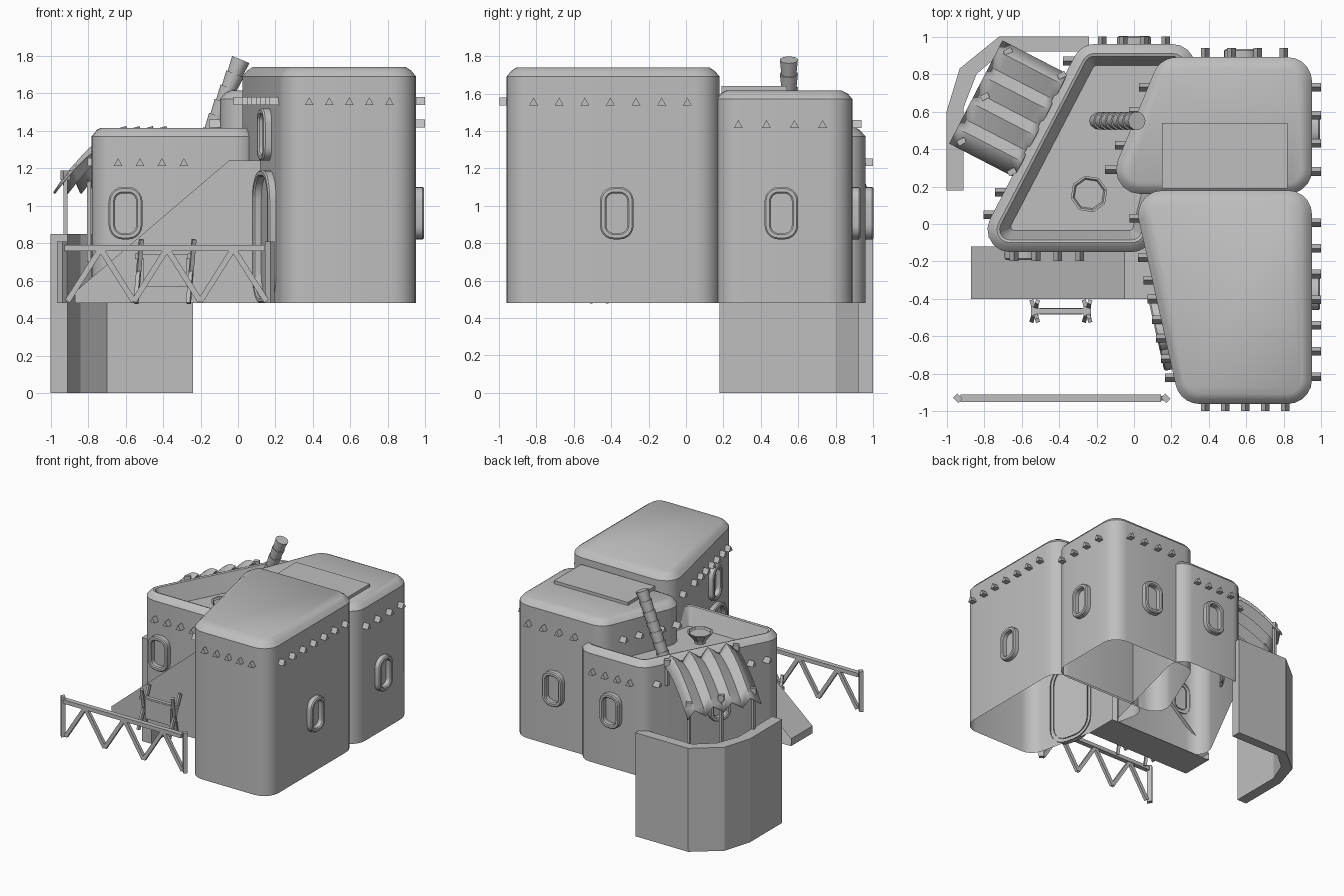
import bpy, bmesh, math
from mathutils import Vector, Matrix

if "Cube" in bpy.data.objects:
    bpy.data.objects.remove(bpy.data.objects["Cube"])

GREY = (0.52, 0.52, 0.52, 1)
plaster = bpy.data.materials.new("plaster_grey")
plaster.use_nodes = True
plaster.diffuse_color = GREY
plaster.node_tree.nodes["Principled BSDF"].inputs["Base Color"].default_value = GREY

BASE = 0.48  # height of the house floor


def finish(name, bm, smooth=None):
    me = bpy.data.meshes.new(name)
    bm.to_mesh(me)
    bm.free()
    ob = bpy.data.objects.new(name, me)
    bpy.context.collection.objects.link(ob)
    me.materials.append(plaster)
    if smooth:
        bpy.ops.object.select_all(action='DESELECT')
        ob.select_set(True)
        bpy.context.view_layer.objects.active = ob
        bpy.ops.object.shade_smooth_by_angle(angle=math.radians(smooth))
    return ob


def rounded(corners, radius, inset=0.0, seg=5):
    """Counter-clockwise outline, moved inward by inset, with rounded corners."""
    n, pts = len(corners), [Vector(c) for c in corners]
    moved = []
    for i, p in enumerate(pts):
        a, b = (p - pts[i - 1]).normalized(), (pts[(i + 1) % n] - p).normalized()
        na, nb = Vector((-a.y, a.x)), Vector((-b.y, b.x))
        moved.append(p + (na + nb) * inset / (1 + na.dot(nb)))
    r, out = max(radius - inset, 0.02), []
    for i, p in enumerate(moved):
        a, b = (p - moved[i - 1]).normalized(), (moved[(i + 1) % n] - p).normalized()
        turn = a.angle(b)
        start = p - a * r * math.tan(turn / 2)
        centre = start + Vector((-a.y, a.x)) * r
        for k in range(seg + 1):
            out.append(centre + Matrix.Rotation(turn * k / seg, 2) @ (start - centre))
    return out


def skin(bm, loops, cap=False):
    rings = [[bm.verts.new(p) for p in loop] for loop in loops]
    n = len(rings[0])
    for lo, hi in zip(rings, rings[1:]):
        for i in range(n):
            j = (i + 1) % n
            bm.faces.new((lo[i], lo[j], hi[j], hi[i]))
    if cap:
        bm.faces.new(rings[-1])


def shell(name, corners, radius, levels):
    bm = bmesh.new()
    skin(bm, [[(p.x, p.y, z) for p in rounded(corners, radius, d)] for d, z in levels], True)
    return finish(name, bm, 35)


def box(bm, centre, size, rot=None):
    m = Matrix.Translation(centre) @ (rot or Matrix()) @ Matrix.Diagonal((*size, 1))
    bmesh.ops.create_cube(bm, size=1, matrix=m)


def beam(bm, a, b, w, d):
    """Rectangular bar from a to b."""
    a, b = Vector(a), Vector(b)
    rot = (b - a).to_track_quat('Z', 'Y').to_matrix().to_4x4()
    box(bm, (a + b) / 2, (w, d, (b - a).length), rot)


def facing(pos, normal):
    """Local frame on a wall: x sideways, y up, z outward."""
    n, up = Vector((*normal, 0)).normalized(), Vector((0, 0, 1))
    rot = Matrix((up.cross(n), up, n)).transposed().to_4x4()
    return Matrix.Translation(pos) @ rot


# House bodies
FRONT = [(-0.01, 0.18), (0.245, -0.96), (0.95, -0.96), (0.95, 0.18)]
REAR = [(-0.16, 0.16), (0.95, 0.16), (0.95, 0.89), (0.14, 0.89)]
LOW = [(-0.86, -0.15), (0.08, -0.15), (0.36, 0.96), (-0.283, 0.96)]
shell("front_tower", FRONT, 0.13, [(0, BASE), (0, 1.69), (0.025, 1.72), (0.055, 1.74)])
shell("rear_tower", REAR, 0.13, [(0, BASE), (0, 1.57), (0.025, 1.6), (0.055, 1.615)])
shell("low_house", LOW, 0.12, [(0, BASE), (0, 1.37), (0.03, 1.405), (0.05, 1.415),
                               (0.065, 1.41), (0.115, 1.27)])

bm = bmesh.new()
box(bm, (0.485, 0.365, 1.62), (0.67, 0.35, 0.04))
finish("roof_panel", bm)


def on_wall(corners, i, j, y):
    """Point and outward normal on a slanted wall at depth y."""
    a, b = Vector(corners[i]), Vector(corners[j])
    p = a.lerp(b, (y - a.y) / (b.y - a.y))
    d = b - a
    n = Vector((d.y, -d.x)).normalized()
    return p, (n if n.x < 0 else -n)


# Rounded window and door frames
def frame(name, pos, normal, w=0.18, h=0.28, r=0.075):
    m, bm = facing(pos, normal), bmesh.new()
    rect = [(-w / 2, -h / 2), (w / 2, -h / 2), (w / 2, h / 2), (-w / 2, h / 2)]
    rings = [(0, -0.01), (0, 0.035), (0.008, 0.043), (0.026, 0.043), (0.034, 0.035), (0.034, -0.01)]
    skin(bm, [[m @ Vector((p.x, p.y, z)) for p in rounded(rect, r, d)] for d, z in rings])
    finish(name, bm, 35)


frame("window_low_front", (-0.6, -0.15, 0.96), (0, -1))
frame("window_low_back", (0, 0.96, 0.96), (0, 1))
frame("window_rear_back", (0.57, 0.89, 0.96), (0, 1))
frame("window_rear_side", (0.95, 0.51, 0.96), (1, 0))
frame("window_front_side", (0.95, -0.37, 0.96), (1, 0))
p, n = on_wall(FRONT, 0, 1, -0.58)
frame("window_upper", (p.x, p.y, 1.38), n)
frame("door", (p.x, p.y, 0.835), n, 0.4, 0.71, 0.16)
p, n = on_wall(LOW, 0, 3, 0.4)
frame("window_under_awning", (p.x, p.y, 0.96), n)

# Triangular roof-beam ends
bm = bmesh.new()


def peg(x, y, z, normal):
    m = facing((x, y, z), normal)
    tri = [(-0.023, -0.018), (0.023, -0.018), (0, 0.024)]
    skin(bm, [[m @ Vector((u, v, w)) for u, v in tri] for w in (-0.05, 0.048)], True)


for i in range(5):
    peg(0.38 + 0.107 * i, -0.95, 1.555, (0, -1))
for i in range(7):
    peg(0.95, -0.815 + 0.137 * i, 1.555, (1, 0))
for y in (0.03, -0.18, -0.3, -0.4, -0.51, -0.61, -0.72, -0.82):
    p, n = on_wall(FRONT, 0, 1, y)
    peg(p.x, p.y, 1.555, (-1, 0))
for i in range(4):
    peg(0.95, 0.28 + 0.15 * i, 1.435, (1, 0))
    peg(0.38 + 0.14 * i, 0.89, 1.435, (0, 1))
    peg(-0.64 + 0.117 * i, -0.15, 1.23, (0, -1))
    peg(-0.17 + 0.113 * i, 0.952, 1.23, (0, 1))
for y in (0.29, 0.42, 0.6, 0.73):
    p, n = on_wall(REAR, 0, 3, y)
    peg(p.x, p.y, 1.435, (-1, 0))
for y in (0.05, 0.17, 0.87):
    p, n = on_wall(LOW, 0, 3, y)
    peg(p.x, p.y, 1.23, (-1, 0))
finish("beam_ends", bm)

# Side ramp up to the landing
bm = bmesh.new()
side = [(-0.87, BASE), (0.12, BASE), (0.12, 1.24), (-0.05, 1.24), (-0.87, 0.54)]
skin(bm, [[(x, y, z) for x, z in side] for y in (-0.12, -0.4)], True)
finish("ramp", bm)

# Courtyard wall, bent round the back corner
bm = bmesh.new()
outer = [(-1, 0.18), (-1, 0.6), (-0.93, 0.83), (-0.72, 1), (-0.24, 1)]
inner = [(-0.91, 0.18), (-0.91, 0.62), (-0.84, 0.8), (-0.7, 0.92), (-0.24, 0.92)]
plan = outer + inner[::-1]
skin(bm, [[(x, y, z) for x, y in plan] for z in (0, 0.85)])
for z in (0, 0.85):
    for i in range(4):
        quad = (outer[i], outer[i + 1], inner[i + 1], inner[i])
        bm.faces.new([bm.verts.new((x, y, z)) for x, y in quad])
bmesh.ops.remove_doubles(bm, verts=bm.verts, dist=0.0005)
bmesh.ops.recalc_face_normals(bm, faces=bm.faces)
finish("yard_wall", bm)

# Pleated awning curving down from the low house
along, out = Vector((0.46, 0.89)).normalized(), Vector((-0.89, 0.46)).normalized()
start, length, reach = Vector((-0.64, 0.25)), 0.62, 0.39


def awning_point(s, t, lift=0.0):
    p = start + along * s + out * reach * t
    return Vector((p.x, p.y, 1.39 - 0.29 * t ** 1.6 + lift))


bm = bmesh.new()
folds = []
for k in range(4):
    folds += [(k / 4, -0.03), ((k + 0.6) / 4, 0.035)]
folds.append((1, -0.03))
rows = [[bm.verts.new(awning_point(s * length, t / 6, lift)) for t in range(7)] for s, lift in folds]
for a, b in zip(rows, rows[1:]):
    for i in range(6):
        bm.faces.new((a[i], b[i], b[i + 1], a[i + 1]))
bmesh.ops.recalc_face_normals(bm, faces=bm.faces)
awning = finish("awning", bm, 25)
awning.modifiers.new("thickness", 'SOLIDIFY').thickness = 0.012

bm = bmesh.new()
for s, t in ((0.04, 0.86), (0.31, 0.86), (0.58, 0.86), (0.02, 0.06), (0.6, 0.06)):
    top = awning_point(s, t)
    beam(bm, (top.x, top.y, 0.7 if t > 0.5 else 1.2), top, 0.022, 0.022)
    box(bm, top, (0.045, 0.03, 0.05), Matrix.Rotation(0.5, 4, 'Z'))
finish("awning_poles", bm)

# Leaning ribbed chimney
bm = bmesh.new()
foot, tip = Vector((-0.2, 0.55, 1.25)), Vector((0.015, 0.55, 1.78))
turn = (tip - foot).to_track_quat('Z', 'Y').to_matrix().to_4x4()
for i in range(7):
    mid = foot.lerp(tip, (i + 0.5) / 7)
    bmesh.ops.create_cone(bm, cap_ends=True, segments=10, radius1=0.042, radius2=0.05,
                          depth=(tip - foot).length / 7, matrix=Matrix.Translation(mid) @ turn)
finish("chimney", bm, 40)

# Roof bowl
bm = bmesh.new()
bowl = [(0.04, 1.26), (0.045, 1.29), (0.1, 1.36), (0.088, 1.36), (0.08, 1.345)]
skin(bm, [[(-0.24 + r * math.cos(a), 0.16 + r * math.sin(a), z)
           for a in (math.tau * (k + 0.3) / 8 for k in range(8))] for r, z in bowl], True)
finish("roof_bowl", bm)

# Zigzag fence
bm = bmesh.new()
fy = -0.93
box(bm, (-0.39, fy, 0.775), (1.07, 0.04, 0.032))
for x in (-0.94, 0.17):
    box(bm, (x, fy, 0.645), (0.032, 0.04, 0.33), Matrix.Rotation(math.pi / 4, 4, 'Z'))
for k in range(6):
    lo, hi = BASE + 0.01, 0.77
    a, b = (lo, hi) if k % 2 == 0 else (hi, lo)
    x = -0.91 + 0.177 * k
    beam(bm, (x, fy, a), (x + 0.177, fy, b), 0.026, 0.03)
finish("fence", bm)

# Trestle with a hanging panel
bm = bmesh.new()
for x in (-0.53, -0.25):
    for s in (-1, 1):
        beam(bm, (x - 0.015, -0.465 - 0.05 * s, BASE), (x + 0.015, -0.465 + 0.05 * s, 0.82), 0.022, 0.022)
    box(bm, (x, -0.465, 0.73), (0.04, 0.05, 0.03))
box(bm, (-0.39, -0.465, 0.65), (0.23, 0.035, 0.16))
box(bm, (-0.39, -0.465, 0.73), (0.29, 0.03, 0.025))
finish("trestle", bm)
